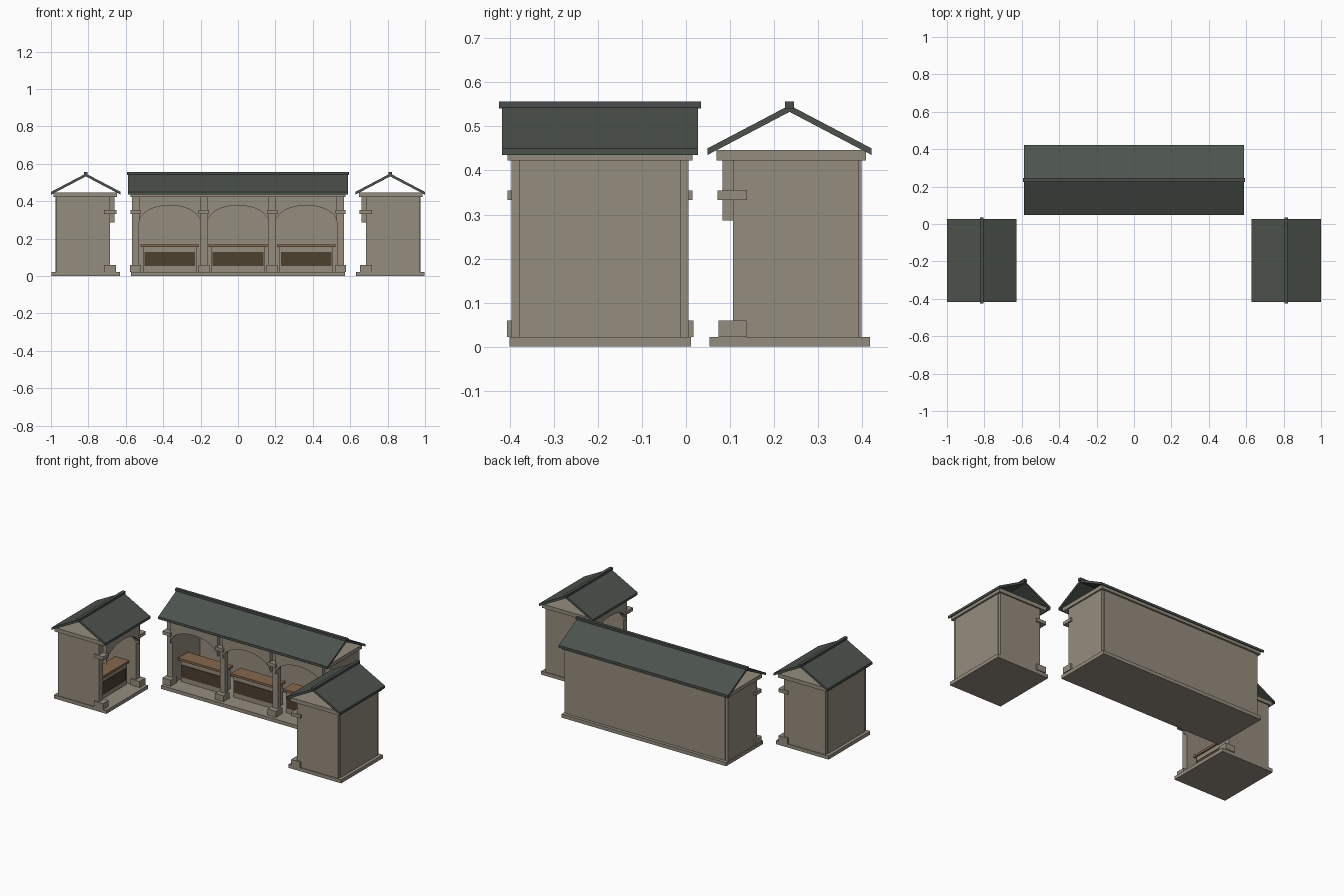
import bpy, bmesh, math
from mathutils import Matrix

if "Cube" in bpy.data.objects:
    bpy.data.objects.remove(bpy.data.objects["Cube"])


def material(name, rgb):
    m = bpy.data.materials.new(name)
    m.diffuse_color = (*rgb, 1)
    m.use_nodes = True
    m.node_tree.nodes["Principled BSDF"].inputs["Base Color"].default_value = m.diffuse_color
    return m


STONE = material("warm stone", (0.30, 0.262, 0.21))
ROOF = material("green slate", (0.072, 0.086, 0.073))
RIDGE = material("dark ridge", (0.065, 0.075, 0.07))
WOOD = material("counter wood", (0.24, 0.14, 0.075))
DARK = material("dark panel", (0.075, 0.053, 0.03))


def prism(name, pts, axis, a, b, mat, place):
    """Extrude a 2D profile from a to b: axis 'x' takes (y, z), 'y' takes (x, z)."""
    bm = bmesh.new()

    def co(p, t):
        return (t, p[0], p[1]) if axis == 'x' else (p[0], t, p[1])
    lo = [bm.verts.new(co(p, a)) for p in pts]
    hi = [bm.verts.new(co(p, b)) for p in pts]
    bm.faces.new(lo)
    bm.faces.new(hi)
    n = len(pts)
    for i in range(n):
        j = (i + 1) % n
        bm.faces.new((lo[i], lo[j], hi[j], hi[i]))
    bmesh.ops.recalc_face_normals(bm, faces=bm.faces)
    me = bpy.data.meshes.new(name)
    bm.to_mesh(me)
    bm.free()
    me.transform(place)
    me.materials.append(mat)
    ob = bpy.data.objects.new(name, me)
    bpy.context.collection.objects.link(ob)
    return ob


def box(name, x, y, z, mat, place):
    pts = [(x[0], z[0]), (x[1], z[0]), (x[1], z[1]), (x[0], z[1])]
    return prism(name, pts, 'y', y[0], y[1], mat, place)


BAY = 0.365    # spacing of the columns
COL = 0.0185   # half width of a column


def stall(tag, bays, cx, cy, turn):
    """One market stall, open toward local -y."""
    P = Matrix.Translation((cx, cy, 0)) @ Matrix.Rotation(math.radians(turn), 4, 'Z')
    h = bays * BAY / 2

    def sym(w):
        return (-h - w, h + w)

    # plinth, back wall, ceiling slab
    box(tag + "_plinth", sym(0.0235), (-0.182, 0.183), (0, 0.022), STONE, P)
    box(tag + "_back_wall", sym(0), (0.143, 0.163), (0.022, 0.423), STONE, P)
    box(tag + "_ceiling", sym(0.0275), (-0.166, 0.174), (0.423, 0.447), STONE, P)
    # end walls
    for s in (-1, 1):
        box(tag + "_end_wall", (s * h - COL, s * h + COL), (-0.098, 0.158),
            (0.022, 0.423), STONE, P)
    # columns with base and impost blocks
    for i in range(bays + 1):
        x = -h + i * BAY
        box(tag + "_column", (x - COL, x + COL), (-0.128, -0.098), (0.022, 0.423), STONE, P)
        box(tag + "_column_base", (x - 0.029, x + 0.029), (-0.161, -0.098),
            (0.022, 0.06), STONE, P)
        box(tag + "_impost", (x - 0.0275, x + 0.0275), (-0.163, -0.097),
            (0.333, 0.354), STONE, P)
    # arches and counters
    for i in range(bays):
        x = -h + (i + 0.5) * BAY
        w = BAY / 2 - COL
        arc = [(x - w * math.cos(math.pi * k / 16),
                0.286 + 0.092 * math.sin(math.pi * k / 16)) for k in range(17)]
        prism(tag + "_arch", arc + [(x + w, 0.423), (x - w, 0.423)], 'y',
              -0.152, -0.118, STONE, P)
        box(tag + "_counter", (x - 0.144, x + 0.144), (-0.075, 0.005),
            (0.022, 0.156), STONE, P)
        box(tag + "_counter_panel", (x - 0.135, x + 0.135), (-0.08, -0.074),
            (0.053, 0.128), DARK, P)
        box(tag + "_counter_top", (x - 0.157, x + 0.157), (-0.085, 0.012),
            (0.156, 0.170), WOOD, P)
    # roof slopes and ridge cap
    for s in (-1, 1):
        prism(tag + "_roof_slope",
              [(s * 0.1865, 0.435), (s * 0.1865, 0.45), (0, 0.548), (0, 0.533)],
              'x', -h - 0.04, h + 0.04, ROOF, P)
    box(tag + "_ridge", sym(0.047), (-0.01, 0.01), (0.541, 0.557), RIDGE, P)


stall("long_stall", 3, 0, 0.235, 0)
stall("left_stall", 1, -0.8135, -0.195, 90)
stall("right_stall", 1, 0.8135, -0.195, -90)
